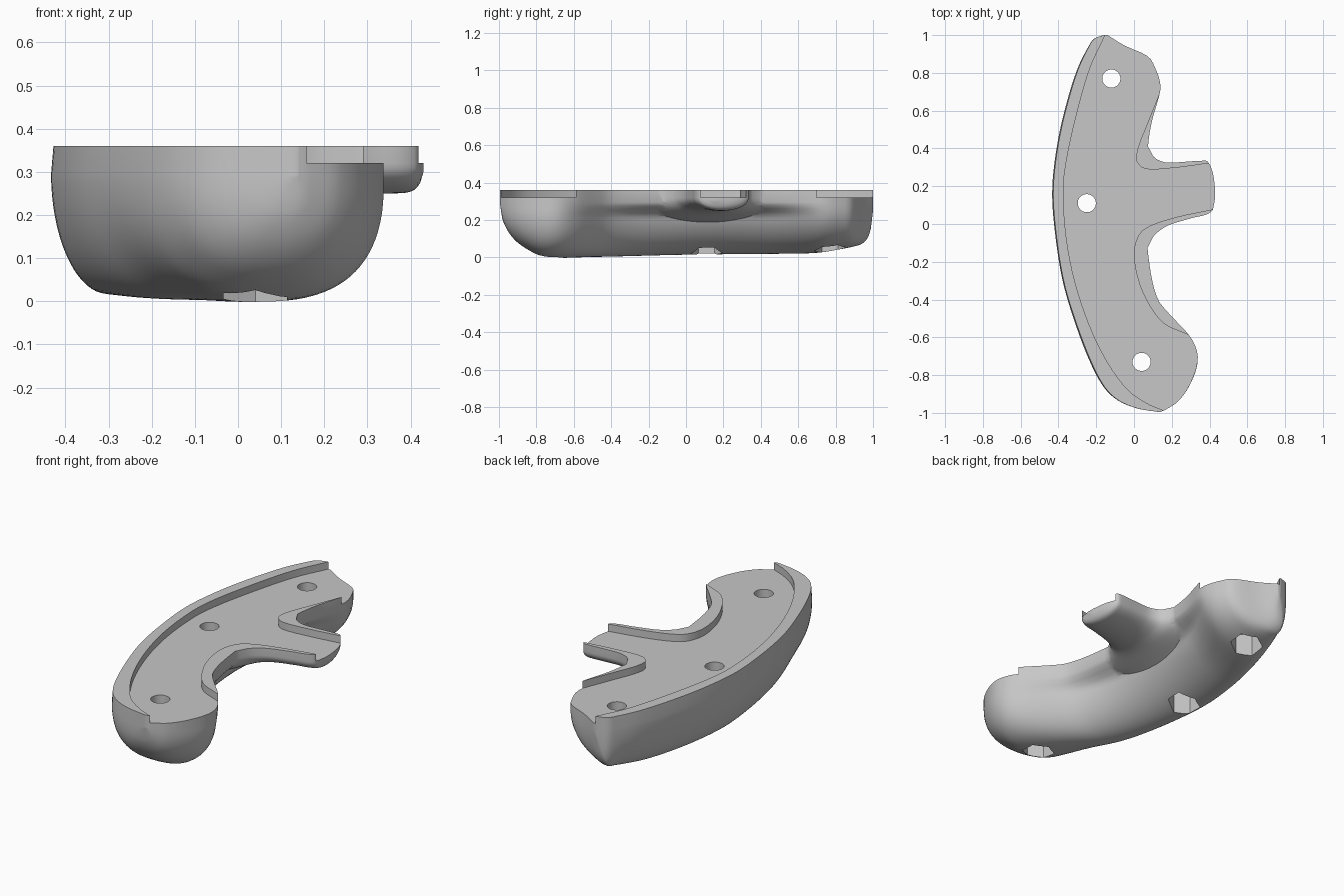
import bpy, bmesh, math

if "Cube" in bpy.data.objects:
    bpy.data.objects.remove(bpy.data.objects["Cube"], do_unlink=True)

grey = bpy.data.materials.new("plain grey")
grey.use_nodes = True
grey.diffuse_color = (0.57, 0.57, 0.57, 1)
grey.node_tree.nodes["Principled BSDF"].inputs["Base Color"].default_value = (0.57, 0.57, 0.57, 1)


def smooth(keys, t):
    """Cubic interpolation through (t, value) pairs."""
    def slope(i):
        a, b = keys[max(i - 1, 0)], keys[min(i + 1, len(keys) - 1)]
        return (b[1] - a[1]) / (b[0] - a[0])
    t = min(max(t, keys[0][0]), keys[-1][0])
    i = max(k for k in range(len(keys) - 1) if keys[k][0] <= t)
    (t0, v0), (t1, v1) = keys[i], keys[i + 1]
    d = t1 - t0
    u = (t - t0) / d
    return ((2*u**3 - 3*u**2 + 1) * v0 + (u**3 - 2*u**2 + u) * d * slope(i)
            + (3*u**2 - 2*u**3) * v1 + (u**3 - u**2) * d * slope(i + 1))


def curve(points, steps=40):
    """Smooth plan curve through points."""
    dist = [0]
    for a, b in zip(points, points[1:]):
        dist.append(dist[-1] + math.dist(a, b))
    axes = [list(zip(dist, [p[k] for p in points])) for k in (0, 1)]
    return [tuple(smooth(ax, dist[-1] * i / steps) for ax in axes) for i in range(steps + 1)]


def finish(name, bm):
    bmesh.ops.recalc_face_normals(bm, faces=bm.faces)
    me = bpy.data.meshes.new(name)
    bm.to_mesh(me)
    bm.free()
    me.materials.append(grey)
    ob = bpy.data.objects.new(name, me)
    bpy.context.collection.objects.link(ob)
    return ob


def loft(name, rings):
    bm = bmesh.new()
    rows = [[bm.verts.new(p) for p in r] for r in rings]
    n = len(rows[0])
    for a, b in zip(rows, rows[1:]):
        for i in range(n):
            j = (i + 1) % n
            bm.faces.new((a[i], a[j], b[j], b[i]))
    bm.faces.new(rows[0])
    bm.faces.new(rows[-1])
    return finish(name, bm)


def prism(name, outline, z0, z1):
    return loft(name, [[(x, y, z) for x, y in outline] for z in (z0, z1)])


def combine(target, tool, operation):
    mod = target.modifiers.new(operation, "BOOLEAN")
    mod.operation, mod.solver, mod.object = operation, "EXACT", tool
    bpy.context.view_layer.objects.active = target
    bpy.ops.object.modifier_apply(modifier=mod.name)
    bpy.data.objects.remove(tool, do_unlink=True)


def circle(cx, cy, r, n):
    """Regular polygon with flat sides facing along x."""
    angles = [2 * math.pi * (i + .5) / n for i in range(n)]
    return [(cx + r * math.cos(a), cy + r * math.sin(a)) for a in angles]


def eased(a, b, n):
    """Stations gathered near both ends."""
    return [(a + b) / 2 - (b - a) / 2 * math.cos(math.pi * i / n) for i in range(n + 1)]


# Main crescent body: left edge, right edge and underside along y
left = [(-.995, .13), (-.98, .03), (-.94, -.075), (-.87, -.155), (-.725, -.235), (-.5, -.32),
        (-.29, -.38), (-.03, -.42), (.18, -.433), (.4, -.41), (.61, -.365), (.82, -.30),
        (.95, -.235), (.985, -.205), (1, -.16)]
right = [(-.995, .14), (-.985, .164), (-.94, .233), (-.85, .296), (-.74, .335), (-.66, .33),
         (-.58, .285), (-.49, .2), (-.4, .127), (-.2, .08), (.1, .06), (.42, .075), (.545, .095),
         (.7, .138), (.76, .136), (.83, .11), (.89, .07), (.945, -.05), (1, -.14)]
under = [(-.995, .29), (-.98, .2), (-.93, .11), (-.85, .045), (-.75, .003), (-.5, .003), (0, .015),
         (.5, .02), (.7, .025), (.83, .045), (.9, .06), (.95, .08), (.985, .14), (1, .25)]
# Section shape along y: lowest point, roundness of each side, hollow under the inner rim
keel = [(-1, .5), (-.7, .5), (-.3, .35), (.1, .27), (.6, .27), (1, .27)]
outer = [(-1, .85), (-.7, .88), (-.3, 1), (1, 1)]
inner = [(-1, .8), (-.7, .77), (-.35, 1), (.1, 1.1), (.5, 1.08), (.8, .95), (1, .9)]
hollow = [(-1, 0), (-.68, 0), (-.45, .035), (-.2, .075), (.1, .08), (.42, .07), (.6, .03), (.75, 0), (1, 0)]


def body_ring(y, n=44, top=.41, shoulder=.295):
    lo, hi, zb = smooth(left, y), smooth(right, y), smooth(under, y)
    low = lo + (hi - lo) * smooth(keel, y)
    ring = [(lo + .02 * (hi - lo), y, top)]
    for i in range(n + 1):
        t = math.pi * i / n
        c, s = math.cos(t), max(math.sin(t), 0)
        p = smooth(outer if c > 0 else inner, y)
        z = shoulder - (shoulder - zb) * s ** p
        if c > 0:
            x = low - (low - lo) * c ** p
        else:
            u = min((shoulder - z) / .08, 1)
            x = low + (hi - low - smooth(hollow, y) * u * u * (3 - 2 * u)) * (-c) ** p
        ring.append((x, y, z))
    return ring + [(hi, y, top)]


body = loft("grip_body", [body_ring(y) for y in eased(-.995, 1, 80)])

# Side arm: lower edge, upper edge and underside along x
arm_lo = [(-.1, -.3), (0, -.24), (.07, -.13), (.1, -.07), (.15, -.025), (.2, 0), (.3, .03),
          (.415, .07), (.43, .14)]
arm_hi = [(-.1, .5), (0, .49), (.07, .42), (.1, .36), (.15, .33), (.2, .325), (.37, .335),
          (.395, .325), (.42, .26), (.43, .18)]
arm_z = [(-.1, .17), (0, .205), (.1, .235), (.2, .247), (.36, .25), (.4, .254), (.42, .27), (.43, .3)]


def arm_ring(x, n=24, top=.40):
    lo, hi, zb = (smooth(k, x) for k in (arm_lo, arm_hi, arm_z))
    ring = [(x, lo, top)]
    for i in range(n + 1):
        t = math.pi * i / n
        ring.append((x, (lo + hi) / 2 - (hi - lo) / 2 * math.cos(t),
                     .32 - (.32 - zb) * max(math.sin(t), 0) ** .9))
    return ring + [(x, hi, top)]


arm = loft("side_arm", [arm_ring(x) for x in eased(-.1, .43, 40)])
combine(body, arm, "UNION")

# Flat rim top
combine(body, prism("top_cut", [(-2, -2), (2, -2), (2, 2), (-2, 2)], .36, .6), "DIFFERENCE")

# Recessed deck, leaving rims along the back and the two inner curves
back_rim = curve([(-.15, 1.005), (-.235, .82), (-.31, .555), (-.36, .32), (-.375, .16), (-.35, -.13),
                  (-.285, -.4), (-.18, -.66), (-.05, -.86), (.06, -.945), (.19, -1)])
lower_rim = curve([(.29, -.588), (.15, -.52), (.05, -.37), (.005, -.22), (.005, -.11), (.05, -.03),
                   (.2, .03), (.43, .08)])
upper_rim = curve([(.4, .322), (.2, .296), (.06, .292), (.015, .33), (.02, .4), (.07, .53), (.142, .71)])
outline = (back_rim + [(.2, -1.1), (.6, -1.1), (.6, -.6)] + lower_rim + [(.6, .085), (.6, .32)]
           + upper_rim + [(.4, .8), (.4, 1.1), (-.15, 1.1)])
combine(body, prism("deck_cut", outline, .32, .7), "DIFFERENCE")

# Screw holes with deep hexagonal nut pockets underneath
for x, y in ((-.12, .77), (-.25, .11), (.04, -.73)):
    combine(body, prism("nut_pocket", circle(x, y, .085, 6), -.2, .15), "DIFFERENCE")
    combine(body, prism("screw_hole", circle(x, y, .048, 32), -.3, .8), "DIFFERENCE")

bpy.ops.object.select_all(action="DESELECT")
body.select_set(True)
bpy.context.view_layer.objects.active = body
bpy.ops.object.shade_smooth_by_angle(angle=math.radians(40))
